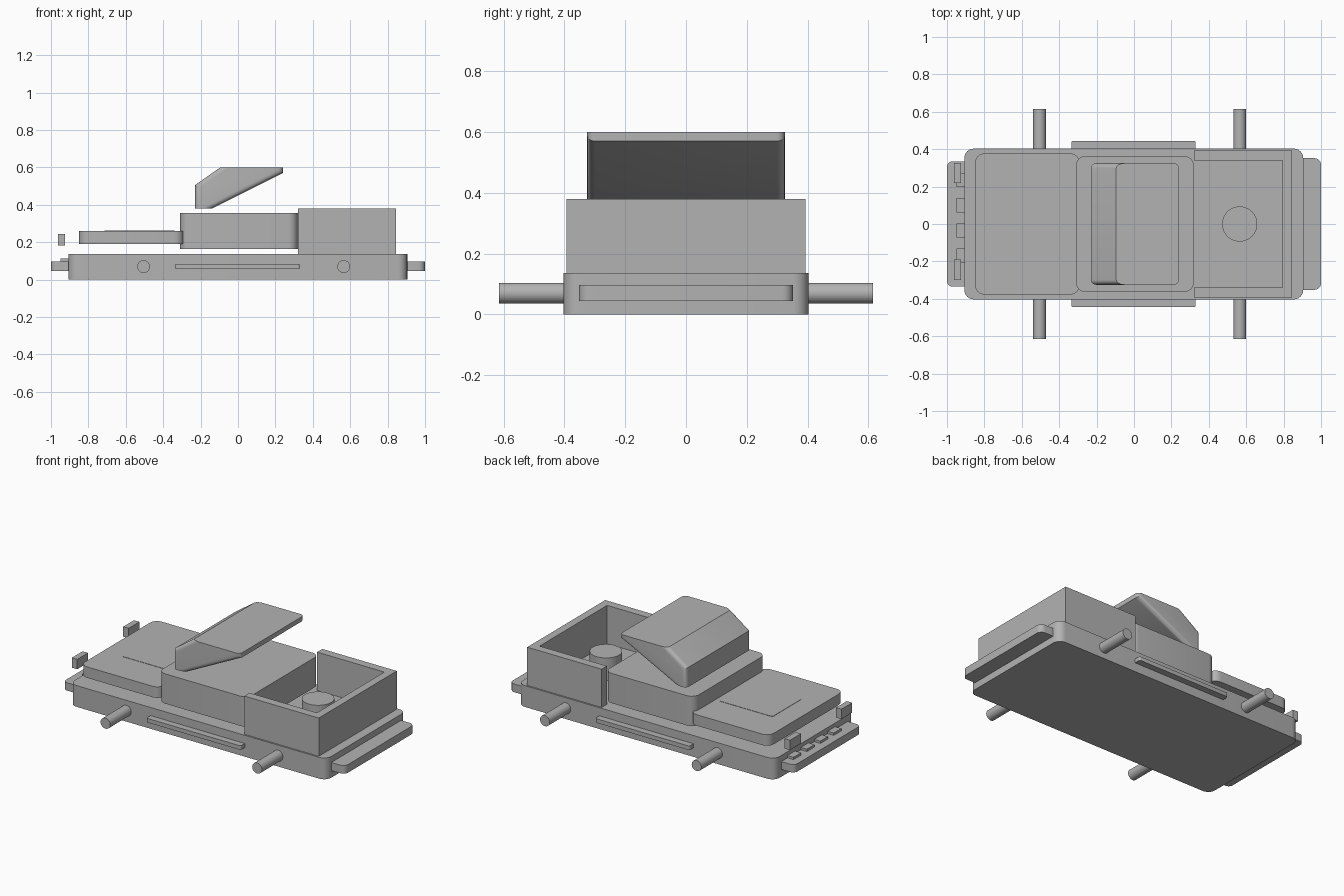
import bpy, bmesh, math
from mathutils import Vector

default = bpy.data.objects.get("Cube")
if default:
    bpy.data.objects.remove(default, do_unlink=True)

GREY = (0.45, 0.45, 0.45, 1.0)
grey = bpy.data.materials.new("plain grey")
grey.diffuse_color = GREY
grey.use_nodes = True
grey.node_tree.nodes["Principled BSDF"].inputs["Base Color"].default_value = GREY


def finish(name, bm):
    """Turn a bmesh into a named, coloured object with smooth rounded edges."""
    bmesh.ops.recalc_face_normals(bm, faces=bm.faces)
    mesh = bpy.data.meshes.new(name)
    bm.to_mesh(mesh)
    bm.free()
    obj = bpy.data.objects.new(name, mesh)
    bpy.context.collection.objects.link(obj)
    mesh.materials.append(grey)
    bpy.ops.object.select_all(action='DESELECT')
    obj.select_set(True)
    bpy.context.view_layer.objects.active = obj
    bpy.ops.object.shade_smooth_by_angle(angle=math.radians(30))
    return obj


def prism(points, offset):
    """Extrude a closed outline by an offset."""
    bm = bmesh.new()
    face = bm.faces.new([bm.verts.new(p) for p in points])
    ext = bmesh.ops.extrude_face_region(bm, geom=[face])
    moved = [g for g in ext["geom"] if isinstance(g, bmesh.types.BMVert)]
    bmesh.ops.translate(bm, verts=moved, vec=offset)
    bmesh.ops.recalc_face_normals(bm, faces=bm.faces)
    return bm


def box(name, x, y, z, radius=0.0, round_x=0):
    """Box from ranges; upright edges rounded, only at the round_x end if given."""
    pts = [(x[0], y[0], z[0]), (x[1], y[0], z[0]), (x[1], y[1], z[0]), (x[0], y[1], z[0])]
    bm = prism(pts, (0, 0, z[1] - z[0]))
    if radius:
        mid = sum(x) / 2
        edges = []
        for e in bm.edges:
            a, b = (v.co for v in e.verts)
            if abs(a.z - b.z) > 1e-5 and (round_x == 0 or (a.x - mid) * round_x > 0):
                edges.append(e)
        bmesh.ops.bevel(bm, geom=edges, offset=radius, segments=6,
                        profile=0.5, affect='EDGES')
    return finish(name, bm)


def cylinder(name, centre, radius, length, along_y=False):
    bm = bmesh.new()
    bmesh.ops.create_cone(bm, cap_ends=True, segments=40, radius1=radius,
                          radius2=radius, depth=length)
    obj = finish(name, bm)
    obj.location = centre
    if along_y:
        obj.rotation_euler.x = math.pi / 2
    return obj


# Chassis and bumpers
box("chassis", (-0.907, 0.905), (-0.403, 0.403), (0, 0.136), 0.05)
box("front_bumper", (-1.0, -0.90), (-0.335, 0.335), (0.047, 0.097), 0.03, -1)
box("rear_bumper", (0.90, 1.0), (-0.352, 0.352), (0.045, 0.097), 0.035, 1)

# Axles and side steps
for name, x in (("front_axle", -0.505), ("rear_axle", 0.565)):
    cylinder(name, (x, 0, 0.07), 0.034, 1.23, along_y=True)
for name, s in (("left_step", 1), ("right_step", -1)):
    box(name, (-0.335, 0.33), sorted((s * 0.39, s * 0.445)), (0.058, 0.084), 0.01)

# Hood with a thin panel, and the middle body
box("hood", (-0.85, -0.29), (-0.377, 0.377), (0.19, 0.26), 0.05)
box("hood_panel", (-0.715, -0.34), (-0.145, 0.15), (0.257, 0.262), 0.01)
box("middle_body", (-0.31, 0.32), (-0.363, 0.363), (0.165, 0.355), 0.05)

# Cabin: wedge profile across the width, rounded along its slopes and uprights
profile = [(-0.23, 0.38), (-0.14, 0.38), (0.24, 0.57),
           (0.24, 0.60), (-0.095, 0.60), (-0.23, 0.505)]
half = 0.325
bm = prism([(x, -half, z) for x, z in profile], (0, 2 * half, 0))
edges = []
for e in bm.edges:
    a, b = (v.co for v in e.verts)
    if abs(a.y - b.y) < 1e-5 and abs(a.z - b.z) > 1e-4:
        edges.append(e)
bmesh.ops.bevel(bm, geom=edges, offset=0.027, segments=6, profile=0.5, affect='EDGES')
finish("cabin", bm)

# Cargo bed: three walls open towards the cabin
outer, inner = 0.393, 0.34
bed = [(0.32, -outer), (0.845, -outer), (0.845, outer), (0.32, outer),
       (0.32, inner), (0.795, inner), (0.795, -inner), (0.32, -inner)]
finish("cargo_bed", prism([(x, y, 0.134) for x, y in bed], (0, 0, 0.246)))
cylinder("bed_drum", (0.565, 0, 0.207), 0.094, 0.146)

# Headlights and the row of small bumper blocks
for name, y in (("left_headlight", 0.273), ("right_headlight", -0.245)):
    box(name, (-0.963, -0.925), (y - 0.054, y + 0.054), (0.182, 0.245))
for i in range(4):
    y = 0.235 - i * 0.135
    box(f"bumper_block_{i + 1}", (-0.95, -0.905), (y - 0.038, y + 0.038), (0.09, 0.112))
